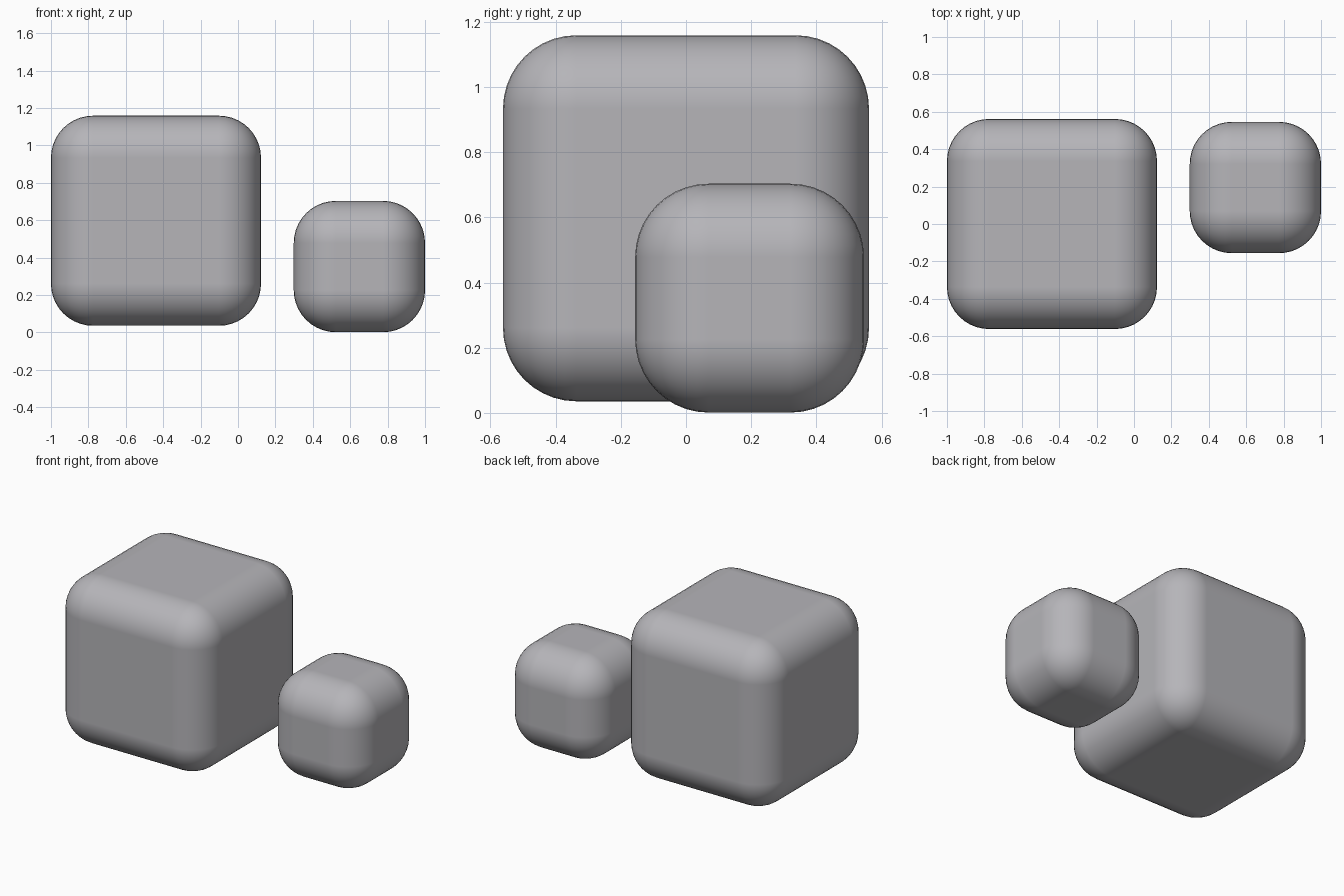
import bpy

if "Cube" in bpy.data.objects:
    bpy.data.objects.remove(bpy.data.objects["Cube"])

# Medium grey, very slightly cool
grey = bpy.data.materials.new("medium_grey")
grey.diffuse_color = (0.465, 0.46, 0.485, 1.0)
grey.use_nodes = True
grey.node_tree.nodes["Principled BSDF"].inputs["Base Color"].default_value = grey.diffuse_color


def rounded_cube(name, size, center, radius):
    bpy.ops.mesh.primitive_cube_add(size=size, location=center)
    obj = bpy.context.object
    obj.name = name
    bpy.ops.object.shade_smooth()
    bevel = obj.modifiers.new("Rounding", 'BEVEL')
    bevel.width = radius
    bevel.segments = 10
    bevel.limit_method = 'NONE'
    bevel.harden_normals = True  # keeps the flat sides evenly shaded
    bpy.ops.object.modifier_apply(modifier=bevel.name)
    obj.data.materials.append(grey)
    return obj


# Large block floats slightly above the ground, small block rests on it
rounded_cube("large_rounded_block", 1.123, (-0.4385, 0.0, 0.597), 0.225)
rounded_cube("small_rounded_block", 0.702, (0.649, 0.195, 0.352), 0.225)
